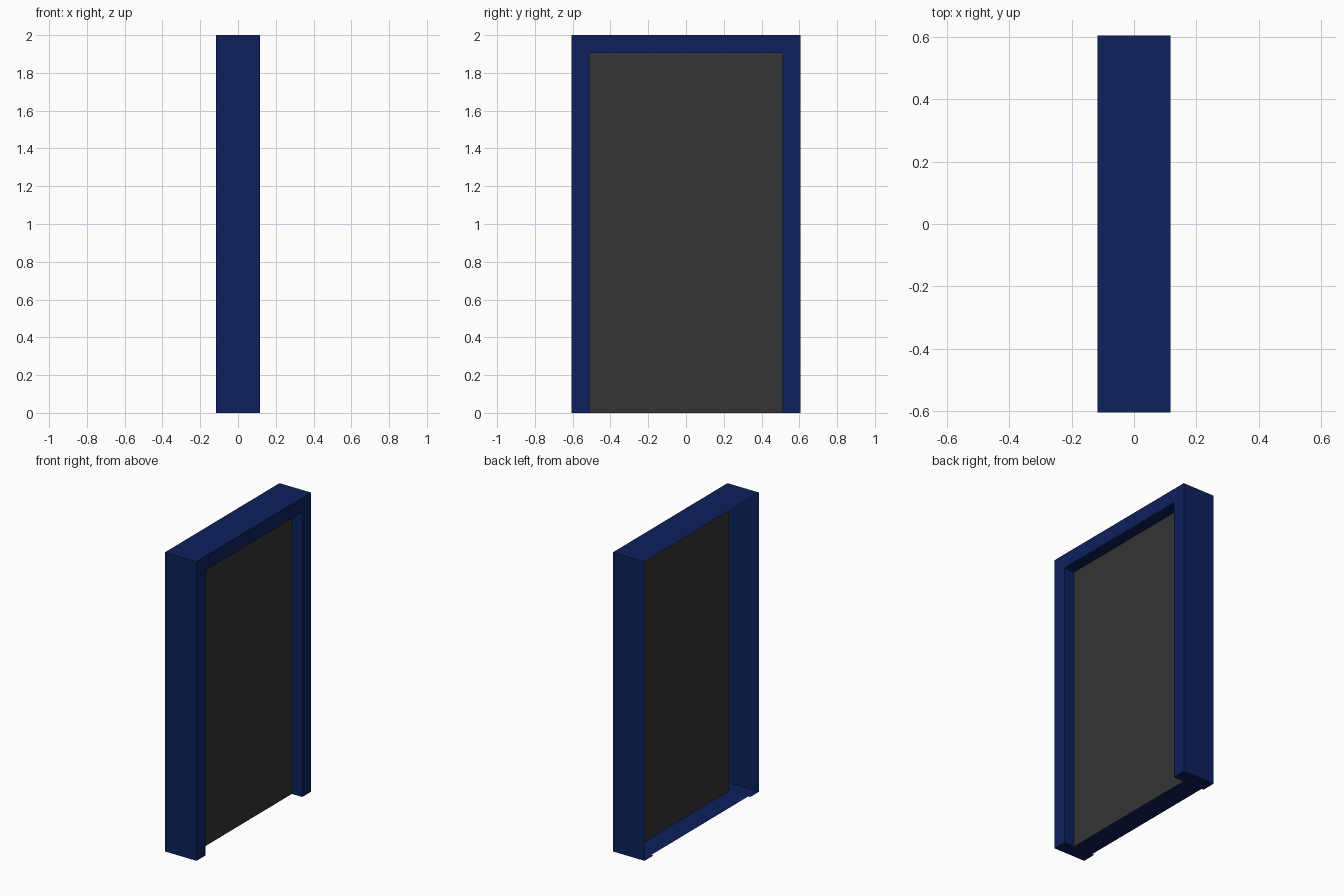
import bpy

cube = bpy.data.objects.get("Cube")
if cube:
    bpy.data.objects.remove(cube, do_unlink=True)

# Main dimensions
DEPTH = 0.117          # half depth along x
HALF_W, TOP = 0.605, 2.0
OPEN_W, OPEN_TOP = 0.512, 1.905
PANEL_X = 0.04         # plane of the recessed panel
SILL_X = -0.102        # back edge of the sill between the jambs


def make_material(name, color):
    mat = bpy.data.materials.new(name)
    mat.use_nodes = True
    mat.diffuse_color = color
    mat.node_tree.nodes["Principled BSDF"].inputs["Base Color"].default_value = color
    return mat


def make_object(name, verts, faces, mat):
    mesh = bpy.data.meshes.new(name)
    mesh.from_pydata(verts, [], faces)
    mesh.materials.append(mat)
    mesh.update()
    obj = bpy.data.objects.new(name, mesh)
    bpy.context.collection.objects.link(obj)
    return obj


def portal(x, w, h):
    """Doorway outline, open at the bottom."""
    return [(x, -w, 0), (x, -w, h), (x, w, h), (x, w, 0)]


blue = make_material("navy blue", (0.004, 0.0145, 0.107, 1))
grey = make_material("dark grey", (0.035, 0.035, 0.035, 1))

# Door frame: outer walls, front rim and reveal, open at the back
rows = [portal(-DEPTH, HALF_W, TOP), portal(DEPTH, HALF_W, TOP),
        portal(DEPTH, OPEN_W, OPEN_TOP), portal(PANEL_X, OPEN_W, OPEN_TOP)]
faces = []
for r in range(len(rows) - 1):
    for i in range(3):
        a, b = 4 * r + i, 4 * (r + 1) + i
        faces.append((a, b, b + 1, a + 1))
make_object("door_frame", [p for row in rows for p in row], faces, blue)

# Sill: floor behind the panel plus the feet of both jambs
half = [(SILL_X, OPEN_W), (-DEPTH, OPEN_W), (-DEPTH, HALF_W),
        (DEPTH, HALF_W), (DEPTH, OPEN_W), (PANEL_X, OPEN_W)]
outline = [(x, y, 0) for x, y in half] + [(x, -y, 0) for x, y in reversed(half)]
make_object("sill", outline, [tuple(range(len(outline)))], blue)

# Door panel
make_object("door_panel", portal(PANEL_X, OPEN_W, OPEN_TOP), [(3, 2, 1, 0)], grey)
